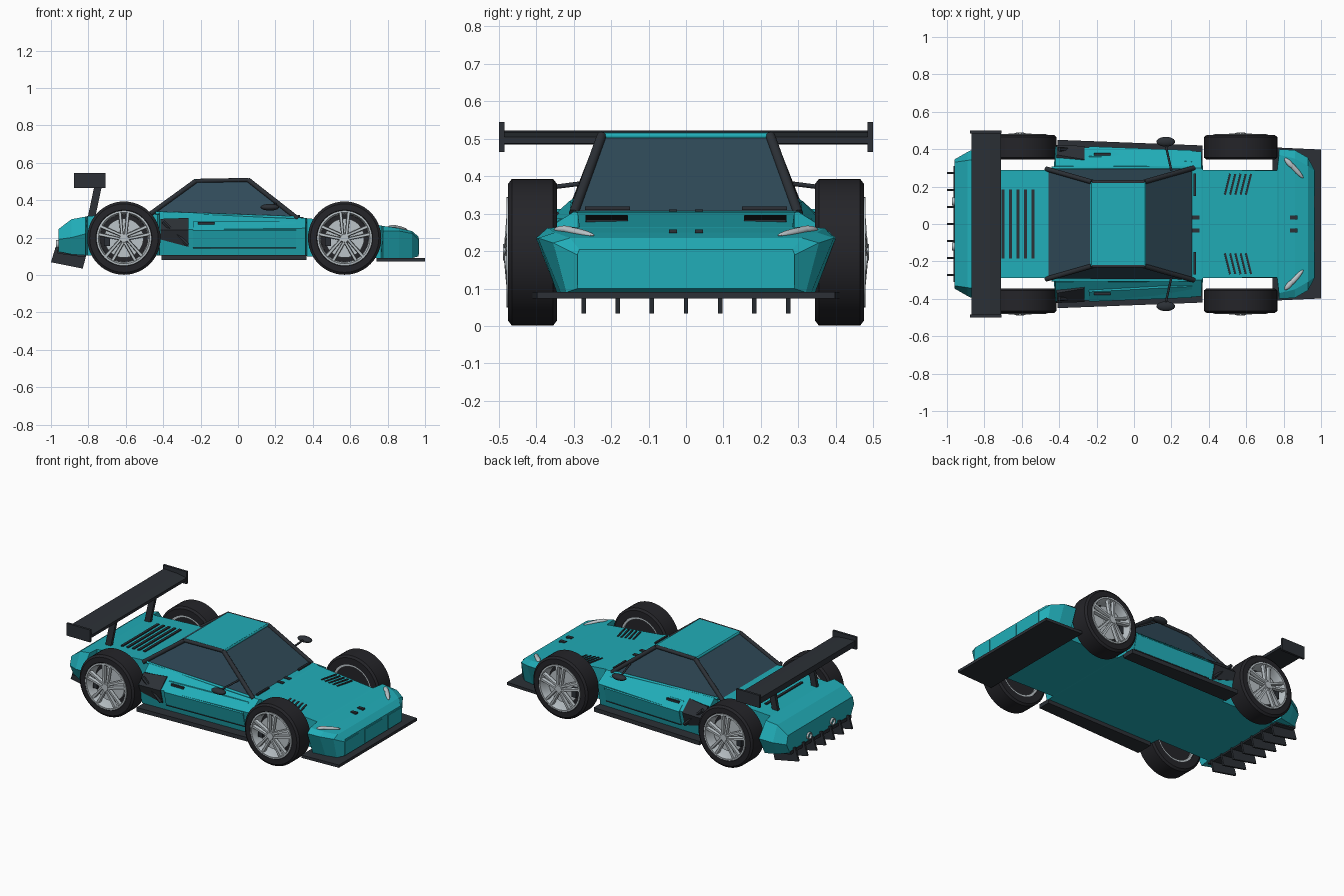
import bpy, bmesh
from math import cos, sin, pi, radians
from mathutils import Vector, Matrix

if "Cube" in bpy.data.objects:
    bpy.data.objects.remove(bpy.data.objects["Cube"])


def material(name, rgb):
    m = bpy.data.materials.new(name)
    m.diffuse_color = (*rgb, 1)
    m.use_nodes = True
    m.node_tree.nodes["Principled BSDF"].inputs["Base Color"].default_value = m.diffuse_color
    return m


TEAL = material("teal_paint", (0.015, 0.42, 0.48))
DARK = material("dark_trim", (0.025, 0.03, 0.037))
RUBBER = material("rubber", (0.018, 0.018, 0.022))
GLASS = material("tinted_glass", (0.03, 0.07, 0.1))
SILVER = material("silver", (0.5, 0.55, 0.58))


def finish(name, bm, mat, smooth=False):
    bmesh.ops.recalc_face_normals(bm, faces=bm.faces)
    me = bpy.data.meshes.new(name)
    bm.to_mesh(me)
    bm.free()
    me.materials.append(mat)
    ob = bpy.data.objects.new(name, me)
    bpy.context.collection.objects.link(ob)
    if smooth:
        bpy.ops.object.select_all(action='DESELECT')
        ob.select_set(True)
        bpy.context.view_layer.objects.active = ob
        bpy.ops.object.shade_smooth_by_angle(angle=radians(35))
    return ob


def loft(name, rings, mat, closed=False, smooth=False):
    """Skin equal-length rings; cap the ends unless closed into a loop."""
    bm = bmesh.new()
    R = [[bm.verts.new(p) for p in r] for r in rings]
    n = len(R[0])
    for k in range(len(R) if closed else len(R) - 1):
        a, b = R[k], R[(k + 1) % len(R)]
        for i in range(n):
            j = (i + 1) % n
            bm.faces.new((a[i], a[j], b[j], b[i]))
    if not closed:
        bm.faces.new(R[0])
        bm.faces.new(R[-1])
    return finish(name, bm, mat, smooth)


def box(name, c, size, mat, rot=(0, 0, 0)):
    bm = bmesh.new()
    bmesh.ops.create_cube(bm, size=1, matrix=Matrix.Diagonal((*size, 1)))
    ob = finish(name, bm, mat)
    ob.location, ob.rotation_euler = c, rot
    return ob


def rod(name, a, b, r, mat, sides=12, r2=None):
    a, b = Vector(a), Vector(b)
    q = (b - a).to_track_quat('Z', 'Y')
    ring = lambda c, rad: [c + q @ Vector((rad * cos(2 * pi * i / sides), rad * sin(2 * pi * i / sides), 0))
                           for i in range(sides)]
    return loft(name, [ring(a, r), ring(b, r if r2 is None else r2)], mat, smooth=True)


def ball(name, c, size, mat, rot=(0, 0, 0)):
    bm = bmesh.new()
    bmesh.ops.create_uvsphere(bm, u_segments=20, v_segments=10, radius=1,
                              matrix=Matrix.Diagonal((*size, 1)))
    ob = finish(name, bm, mat, True)
    ob.location, ob.rotation_euler = c, rot


def lathe(name, profile, c, s, mat, n=48):
    """Closed (radius, outward) profile turned round the axle; s = side."""
    rings = [[(c[0] + r * cos(2 * pi * k / n), c[1] + s * y, c[2] + r * sin(2 * pi * k / n))
              for r, y in profile] for k in range(n)]
    return loft(name, rings, mat, closed=True, smooth=True)


# Body shell: hexagonal sections, pinched at the wheel bays
# x, bottom y, bottom z, widest y, widest z, shoulder y, shoulder z
stations = [
    (-0.96, .31, .125, .345, .19, .33, .245),
    (-0.89, .34, .11, .385, .20, .34, .298),
    (-0.815, .36, .105, .42, .22, .35, .312),
    (-0.805, .29, .105, .29, .22, .29, .315),
    (-0.43, .29, .105, .29, .24, .288, .335),
    (-0.42, .38, .105, .415, .24, .31, .335),
    (0.36, .36, .105, .388, .25, .30, .305),
    (0.37, .29, .10, .29, .24, .29, .303),
    (0.765, .29, .09, .29, .22, .285, .265),
    (0.775, .345, .09, .40, .235, .37, .262),
    (0.86, .335, .09, .395, .235, .35, .25),
    (0.93, .32, .09, .355, .222, .31, .235),
    (0.965, .29, .10, .29, .19, .285, .205)]
loft("body_shell", [[(x, -b, bz), (x, -m, mz), (x, -t, tz), (x, t, tz), (x, m, mz), (x, b, bz)]
                    for x, b, bz, m, mz, t, tz in stations], TEAL)

# Cabin glass, roof and roof frame
base = [(-.47, .295, .325), (.32, .30, .30)]
top = [(-.225, .225, .503), (.055, .225, .508)]


def quad(pts):
    (x0, y0, z0), (x1, y1, z1) = pts
    return [(x0, -y0, z0), (x1, -y1, z1), (x1, y1, z1), (x0, y0, z0)]


loft("cabin_glass", [quad(base), quad(top)], GLASS)
roof = quad([(-.235, .225, .502), (.06, .225, .506)])
loft("roof_panel", [roof, [(x * .97, y * .97, z + .011) for x, y, z in roof]], TEAL)
rod("rear_header", (-.225, -.225, .503), (-.225, .225, .503), .009, TEAL)
rod("front_header", (.055, -.225, .508), (.055, .225, .508), .009, TEAL)

for s, side in ((-1, "right"), (1, "left")):
    P = lambda p: (p[0], s * p[1], p[2])
    rod(side + "_rear_pillar", P(base[0]), P(top[0]), .013, DARK)
    rod(side + "_front_pillar", P(base[1]), P(top[1]), .013, DARK)
    rod(side + "_roof_rail", P(top[0]), P(top[1]), .011, DARK)
    rod(side + "_belt_line", P((-.44, .30, .332)), P((.3, .302, .307)), .008, TEAL)

    # Mirror
    ball(side + "_mirror", P((.17, .44, .362)), (.05, .026, .018), DARK)
    rod(side + "_mirror_stem", P((.2, .285, .38)), P((.17, .42, .363)), .006, DARK)

    # Door panel and handle
    loft(side + "_door_panel", [[P((x, y0, .145)), P((x, y0 - .03, .145)), P((x, y1 - .03, .24)),
                                 P((x, y2 - .03, .287)), P((x, y2, .287)), P((x, y1, .238))]
                                for x, y0, y1, y2 in ((-.24, .391, .415, .363), (.31, .371, .394, .334))], TEAL)
    rod(side + "_door_seam", P((-.24, .391, .145)), P((.31, .371, .145)), .003, DARK, 6)
    box(side + "_door_handle", P((-.17, .373, .277)), (.09, .012, .012), DARK)

    # Side intake with frame bar
    loft(side + "_side_intake",
         [[P((-.415, .404, .19)), P((-.415, .422, .24)), P((-.415, .37, .30)), P((-.415, .33, .29)),
           P((-.415, .37, .19))],
          [P((-.265, .392, .15)), P((-.265, .417, .24)), P((-.265, .345, .305)), P((-.265, .31, .29)),
           P((-.265, .36, .15))]], DARK)
    rod(side + "_intake_bar", P((-.40, .40, .285)), P((-.27, .40, .16)), .012, DARK, 6)

    # Side skirt
    skirt = [P((-.41, .34, 0)), P((-.41, .45, 0)), P((.365, .42, 0)), P((.365, .34, 0))]
    loft(side + "_side_skirt", [[(x, y, z) for x, y, _ in skirt] for z in (.08, .106)], DARK)

    # Headlight, wiper, hood pins
    ball(side + "_headlight", P((.86, .295, .252)), (.068, .013, .010), SILVER, (0, radians(9), s * radians(-48)))
    ball(side + "_headlight_bulb", P((.83, .325, .258)), (.035, .014, .010), SILVER, (0, 0, s * radians(-48)))
    box(side + "_wiper", (.325, .21 * s, .315), (.012, .12, .009), DARK)
    for x, z in ((.33, .306), (.855, .253)):
        box(side + "_hood_pin", (x, s * .035, z), (.04, .022, .01), DARK)

    # Hood vents
    for i in range(5):
        x = .50 + .028 * i
        box(side + "_hood_vent", (x, s * .212, .306 - (x - .32) * .096 + .001), (.01, .115, .012), DARK,
            (0, radians(5), s * radians(-14)))

    # Exhaust
    n = 24
    lathe_rings = [[(x, s * .12 + r * cos(2 * pi * k / n), .165 + r * sin(2 * pi * k / n))
                    for x, r in ((-.90, .022), (-.972, .022), (-.972, .016), (-.90, .016))] for k in range(n)]
    loft(side + "_exhaust", lathe_rings, SILVER, closed=True, smooth=True)

    # Wing strut and end plate
    loft(side + "_wing_strut", [[(x + dx, s * .2 + dy, z) for dx, dy in
                                 ((-.02, -.01), (.02, -.01), (.02, .01), (-.02, .01))]
                                for x, z in ((-.785, .30), (-.745, .49))], DARK)
    box(side + "_wing_end_plate", (-.792, s * .4925, .505), (.168, .015, .08), DARK)

    # Wheels
    for cx, end in ((-.61, "rear"), (.57, "front")):
        c = (cx, s * .41, .197)
        nm = side + "_" + end
        lathe(nm + "_tyre", [(.14, -.065), (.183, -.065), (.196, -.055), (.196, .055), (.183, .065),
                             (.15, .066), (.142, .055)], c, s, RUBBER)
        lathe(nm + "_rim", [(.147, .055), (.147, .069), (.137, .07), (.128, .04), (.126, -.06), (.141, -.06)],
              c, s, SILVER)
        ax = lambda r, a, y: (cx + r * cos(a), c[1] + s * y, c[2] + r * sin(a))
        rod(nm + "_brake_disc", ax(0, 0, .012), ax(0, 0, .03), .105, SILVER, 32)
        rod(nm + "_wheel_back", ax(0, 0, -.045), ax(0, 0, -.01), .127, RUBBER, 32)
        rod(nm + "_hub", ax(0, 0, .02), ax(0, 0, .079), .03, SILVER, 20, .022)
        box(nm + "_brake_caliper", (cx - .09, c[1] + s * .035, .185), (.032, .03, .06), DARK)
        for k in range(5):
            for d in (-.11, .11):
                a = pi / 2 + k * 2 * pi / 5
                t = Vector((-sin(a), 0, cos(a)))
                rings = []
                for r, w, off, y in ((.015, .008, d * .09, .076), (.141, .010, d * .2, .066)):
                    o = Vector(ax(r, a, 0)) + t * off
                    rings.append([o + t * u + Vector((0, s * v, 0)) for u, v in
                                  ((-w, y - .02), (w, y - .02), (w * .7, y), (-w * .7, y))])
                loft(nm + "_spoke", rings, SILVER)

# Rear wing blade
loft("rear_wing", [[(-.87, y, .485), (-.71, y, .487), (-.71, y, .505), (-.77, y, .517), (-.87, y, .522)]
                   for y in (-.49, .49)], DARK)

# Rear deck vents
for i in range(5):
    x = -.70 + .04 * i
    box("deck_vent", (x, 0, .315 + (x + .805) * .0533 + .001), (.016, .37, .012), DARK)

# Front splitter
split = [(.74, -.41), (1, -.398), (1, .398), (.74, .41)]
loft("front_splitter", [[(x, y, z) for x, y in split] for z in (.073, .091)], DARK)

# Nose grille panels
for y, w in ((-.22, .14), (0, .175), (.22, .14)):
    box("nose_panel", (.963, y, .152), (.012, w, .084), TEAL)

# Diffuser plate and fins
loft("diffuser_plate", [[(-.965, y, .115), (-.965, y, .135), (-.82, y, .115), (-.82, y, .095)]
                        for y in (-.31, .31)], DARK)
for i in range(-3, 4):
    loft("diffuser_fin", [[(-1, .091 * i + d, .068), (-.975, .091 * i + d, .15), (-.81, .091 * i + d, .112),
                           (-.83, .091 * i + d, .034)] for d in (-.006, .006)], DARK)
